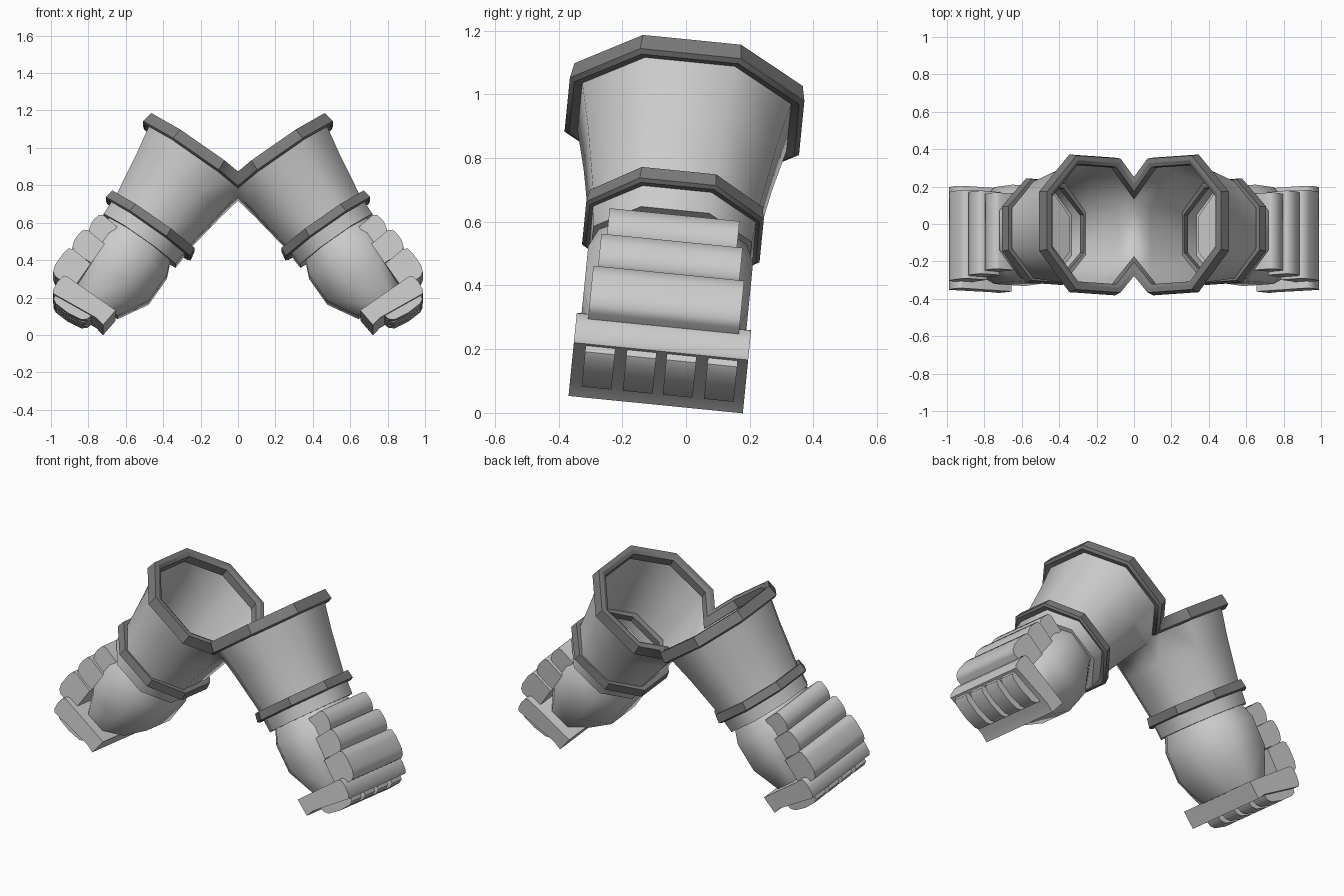
import bpy, bmesh
from math import radians
from mathutils import Matrix, Vector

if "Cube" in bpy.data.objects:
    bpy.data.objects.remove(bpy.data.objects["Cube"], do_unlink=True)


def material(name, value):
    m = bpy.data.materials.new(name)
    m.use_nodes = True
    m.diffuse_color = (value, value, value, 1)
    bsdf = next(n for n in m.node_tree.nodes if n.type == 'BSDF_PRINCIPLED')
    bsdf.inputs["Base Color"].default_value = (value, value, value, 1)
    return m


LIGHT = material("light_grey", 0.6)
DARK = material("dark_grey", 0.2)

# Gauntlet frame: origin at the mouth, local z along the arm, local x to the back of the hand
FRAME = (Matrix.Translation((0.19, 0, 0.98)) @ Matrix.Rotation(radians(-5.7), 4, 'X')
         @ Matrix.Rotation(radians(-35), 4, 'Y'))


def finish(name, bm, mat, angle):
    """Place the part, trim it at the centre plane and mirror it to the other hand."""
    bmesh.ops.recalc_face_normals(bm, faces=bm.faces)
    bm.transform(FRAME)
    bmesh.ops.bisect_plane(bm, geom=bm.verts[:] + bm.edges[:] + bm.faces[:],
                           plane_co=(0, 0, 0), plane_no=(1, 0, 0), clear_inner=True)
    mesh = bpy.data.meshes.new(name)
    bm.to_mesh(mesh)
    bm.free()
    mesh.materials.append(mat)
    ob = bpy.data.objects.new(name, mesh)
    bpy.context.collection.objects.link(ob)
    bpy.ops.object.select_all(action='DESELECT')
    ob.select_set(True)
    bpy.context.view_layer.objects.active = ob
    bpy.ops.object.shade_smooth_by_angle(angle=radians(angle))
    ob.modifiers.new("Mirror", 'MIRROR')
    return ob


def octagon(bm, a, b, t):
    """Eight-sided ring with half widths a and b at height t."""
    k = 0.43
    pts = [(a, -b * k), (a, b * k), (a * k, b), (-a * k, b),
           (-a, b * k), (-a, -b * k), (-a * k, -b), (a * k, -b)]
    return [bm.verts.new((x, y, t)) for x, y in pts]


def loft(name, rings, mat, angle=60, loop=False, cap_top=False, cap_end=False):
    bm = bmesh.new()
    rows = [octagon(bm, *r) for r in rings]
    pairs = list(zip(rows, rows[1:]))
    if loop:
        pairs.append((rows[-1], rows[0]))
    for p, q in pairs:
        for i in range(8):
            j = (i + 1) % 8
            bm.faces.new((p[i], p[j], q[j], q[i]))
    if cap_top:
        bm.faces.new(rows[0])
    if cap_end:
        bm.faces.new(rows[-1])
    return finish(name, bm, mat, angle)


def rim(name, a, b, t, s):
    """Raised collar around the sleeve; s scales its section."""
    section = [(-0.045, -0.012), (-0.025, 0), (0, 0),
               (0.01, -0.06), (-0.005, -0.07), (-0.045, -0.06)]
    loft(name, [(a + o * s, b + o * s, t + h * s) for o, h in section], DARK, 30, loop=True)


def prism(name, profile, spans, angle=50):
    """Extrude a side profile across the hand, once for each span."""
    bm = bmesh.new()
    for y0, y1 in spans:
        ends = [[bm.verts.new((x, y, z)) for x, z in profile] for y in (y0, y1)]
        n = len(profile)
        for i in range(n):
            j = (i + 1) % n
            bm.faces.new((ends[0][i], ends[0][j], ends[1][j], ends[1][i]))
        for e in ends:
            bm.faces.new(e)
    return finish(name, bm, LIGHT, angle)


# Sleeve and its collars
loft("sleeve", [(0.315, 0.34, -0.01), (0.275, 0.298, -0.22), (0.24, 0.262, -0.45),
                (0.235, 0.25, -0.585), (0.17, 0.19, -0.585)], LIGHT)
rim("mouth_rim", 0.335, 0.36, 0, 1)
rim("wrist_rim", 0.268, 0.272, -0.457, 0.8)

# Rounded fist
loft("fist", [(0.19, 0.22, -0.54), (0.2, 0.235, -0.59), (0.23, 0.26, -0.66),
              (0.23, 0.26, -0.83), (0.14, 0.21, -0.99)], LIGHT, cap_top=True, cap_end=True)

# Overlapping finger plates on the back of the hand
for name, top, bottom, out, half in (("upper_finger_plate", -0.6, -0.725, 0.255, 0.205),
                                     ("middle_finger_plate", -0.715, -0.85, 0.276, 0.223),
                                     ("lower_finger_plate", -0.845, -1.02, 0.283, 0.238)):
    prism(name, [(0.13, top - 0.01), (out - 0.03, top), (out - 0.008, top - 0.012),
                 (out, top - 0.05), (out, bottom + 0.05),
                 (out - 0.012, bottom + 0.015), (out - 0.035, bottom), (0.13, bottom)],
          [(-half, half)])

# Knuckle block with four finger pads underneath
prism("knuckle_block", [(-0.125, -0.987), (0.195, -0.987), (0.212, -1.0), (0.218, -1.04),
                        (0.212, -1.09), (0.2, -1.105), (-0.06, -1.08), (-0.115, -1.09)],
      [(-0.275, 0.275)])
prism("finger_pads", [(-0.035, -1.075), (-0.025, -1.11), (0.0, -1.13), (0.08, -1.142),
                      (0.16, -1.138), (0.185, -1.125), (0.19, -1.09)],
      [(c - 0.047, c + 0.047) for c in (-0.19, -0.06, 0.066, 0.196)])
